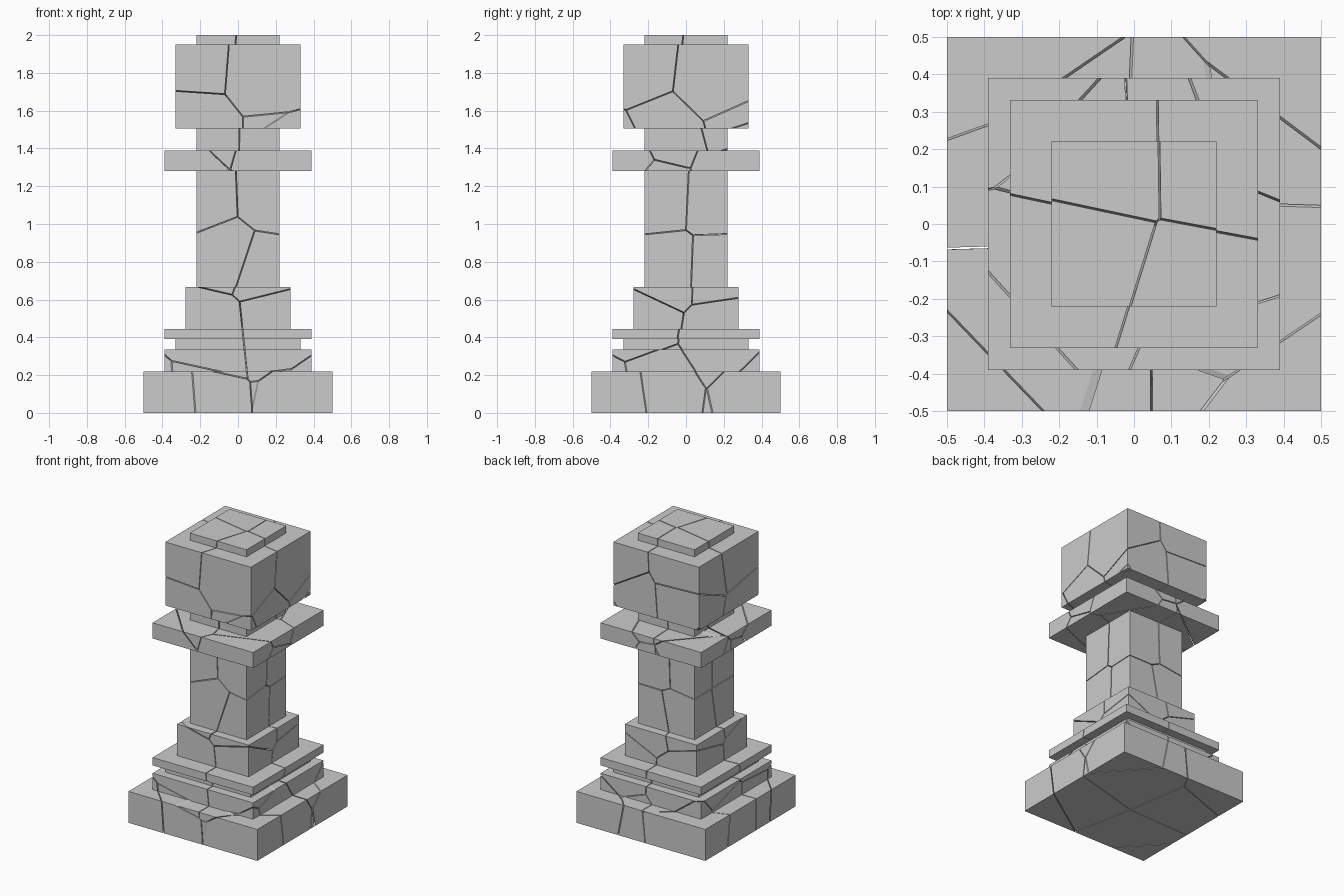
import bpy, bmesh, random
from mathutils import Vector

if "Cube" in bpy.data.objects:
    bpy.data.objects.remove(bpy.data.objects["Cube"])

random.seed(4)
GAP = 0.0025  # half width of a crack

# Stepped square pillar: (half width, bottom z, top z)
STEPS = [(0.50, 0.00, 0.22), (0.39, 0.22, 0.335), (0.33, 0.335, 0.39),
         (0.39, 0.39, 0.445), (0.278, 0.445, 0.667), (0.22, 0.667, 1.28),
         (0.39, 1.28, 1.39), (0.22, 1.39, 1.505), (0.332, 1.505, 1.95),
         (0.22, 1.95, 2.00)]


def stepped_pillar():
    bm = bmesh.new()
    rings = []
    for r, z0, z1 in STEPS:
        for z in (z0, z1):
            rings.append([bm.verts.new((x * r, y * r, z))
                          for x, y in ((-1, -1), (1, -1), (1, 1), (-1, 1))])
    for a, b in zip(rings, rings[1:]):
        for i in range(4):
            j = (i + 1) % 4
            bm.faces.new((a[i], a[j], b[j], b[i]))
    bm.faces.new(rings[0][::-1])
    bm.faces.new(rings[-1])
    return bm


# Fracture seeds: (part name, height, distance from axis, height jitter)
TIERS = [("base_stone", 0.10, 0.20, 0.05), ("base_corner", 0.10, 0.43, 0.05),
         ("plinth_stone", 0.40, 0.22, 0.06), ("shaft_lower_stone", 0.78, 0.13, 0.05),
         ("shaft_upper_stone", 1.18, 0.14, 0.06), ("collar_corner", 1.33, 0.36, 0.03),
         ("head_lower_stone", 1.55, 0.17, 0.06), ("head_upper_stone", 1.82, 0.18, 0.06)]
seeds = []
for name, z, r, jz in TIERS:
    for sx in (-1, 1):
        for sy in (-1, 1):
            j = lambda a: random.uniform(-a, a)
            seeds.append((name, Vector((sx * r + j(0.07), sy * r + j(0.07), z + j(jz)))))

# Cut one shard per seed out of the pillar, leaving thin cracks between
pillar = stepped_pillar()
for name, p in seeds:
    bm = pillar.copy()
    for _, q in seeds:
        if q == p or not bm.faces:
            continue
        n = (q - p).normalized()
        cut = bmesh.ops.bisect_plane(
            bm, geom=bm.verts[:] + bm.edges[:] + bm.faces[:], dist=1e-6,
            plane_co=(p + q) / 2 - n * GAP, plane_no=n, clear_outer=True)
        edges = [e for e in bm.edges if e.is_boundary]
        if edges:
            bmesh.ops.holes_fill(bm, edges=edges, sides=0)
    if bm.faces:
        bmesh.ops.recalc_face_normals(bm, faces=bm.faces[:])
        me = bpy.data.meshes.new(name)
        bm.to_mesh(me)
        bpy.context.collection.objects.link(bpy.data.objects.new(name, me))
    bm.free()
pillar.free()
